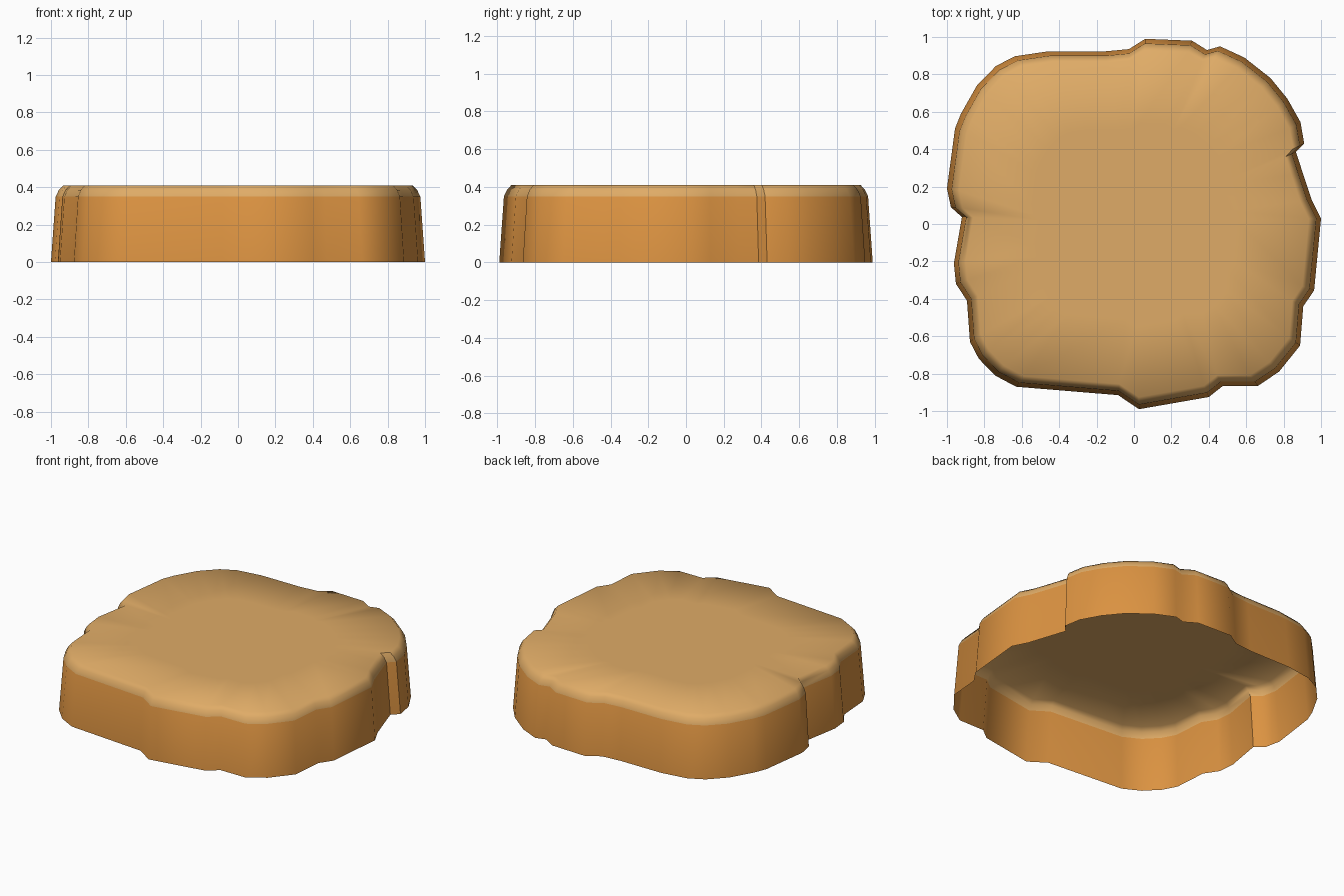
import bpy, bmesh, math

if "Cube" in bpy.data.objects:
    bpy.data.objects.remove(bpy.data.objects["Cube"])

# Irregular slab outline at the ground, clockwise from the back
OUTLINE = [
    (.06, .99), (.31, .98), (.39, .93), (.46, .95), (.59, .89), (.73, .78),
    (.82, .67), (.89, .545), (.91, .43), (.866, .385), (.90, .28), (.95, .13),
    (1.0, .03), (.963, -.355), (.905, -.44), (.888, -.65), (.775, -.79),
    (.663, -.865), (.476, -.865), (.40, -.925), (.027, -.99), (-.085, -.915),
    (-.63, -.87), (-.743, -.81), (-.83, -.72), (-.877, -.63), (-.893, -.41),
    (-.952, -.32), (-.963, -.21), (-.92, .037), (-.979, .09), (-1.0, .19),
    (-.957, .51), (-.925, .59), (-.84, .74), (-.738, .845), (-.636, .897),
    (-.46, .923), (-.155, .923), (-.027, .935)]

# (scale, height) of each ring, from the open bottom to the flat middle of the top
RINGS = [(1.0, 0.0), (.975, .35), (.958, .385), (.935, .41), (.55, .41)]


def material(name, colour):
    m = bpy.data.materials.new(name)
    m.diffuse_color = (*colour, 1)
    m.use_nodes = True
    m.node_tree.nodes["Principled BSDF"].inputs["Base Color"].default_value = m.diffuse_color
    return m


bm = bmesh.new()
rings = [[bm.verts.new((x * s, y * s, z)) for x, y in OUTLINE] for s, z in RINGS]
n = len(OUTLINE)

# Wall, rounded rim and outer top
for k in range(len(rings) - 1):
    lo, hi = rings[k], rings[k + 1]
    for i in range(n):
        j = (i + 1) % n
        f = bm.faces.new((lo[j], lo[i], hi[i], hi[j]))
        f.material_index = 0 if k == 0 else 1

# Flat middle of the top
bm.faces.new(rings[-1][::-1]).material_index = 1

mesh = bpy.data.meshes.new("stone_slab")
bm.to_mesh(mesh)
bm.free()
slab = bpy.data.objects.new("stone_slab", mesh)
bpy.context.collection.objects.link(slab)
mesh.materials.append(material("orange side", (.71, .29, .053)))
mesh.materials.append(material("tan top", (.74, .41, .135)))

# Smooth rim, crisp only at the sharp notches
bpy.context.view_layer.objects.active = slab
slab.select_set(True)
bpy.ops.object.shade_smooth_by_angle(angle=math.radians(50))
